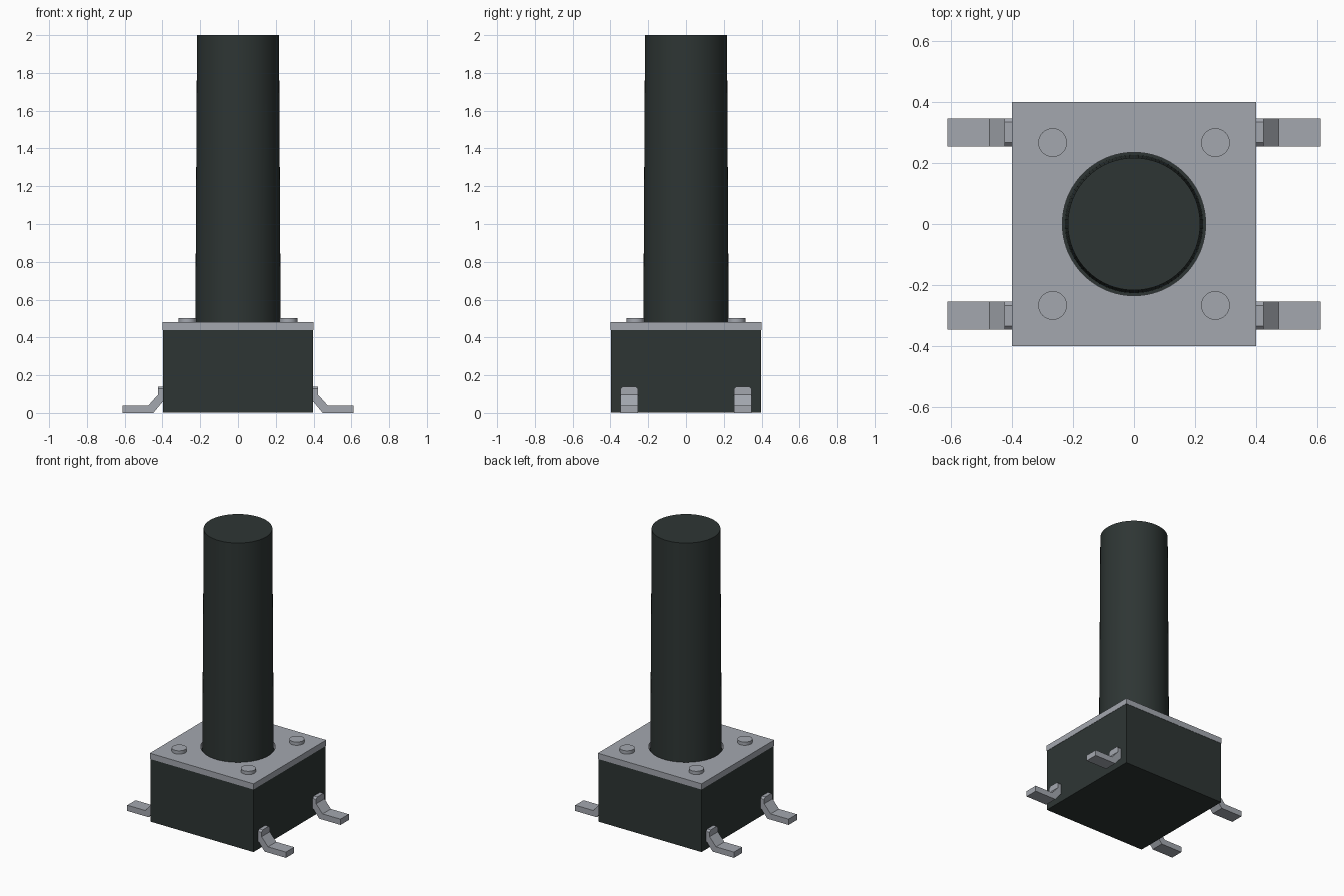
import bpy, bmesh, math

if "Cube" in bpy.data.objects:
    bpy.data.objects.remove(bpy.data.objects["Cube"])


def material(name, rgb):
    m = bpy.data.materials.new(name)
    m.diffuse_color = (*rgb, 1)
    m.use_nodes = True
    m.node_tree.nodes["Principled BSDF"].inputs["Base Color"].default_value = m.diffuse_color
    return m


DARK = material("dark_plastic", (0.027, 0.036, 0.034))
METAL = material("grey_metal", (0.37, 0.39, 0.43))


def finish(name, bm, mat, smooth=False):
    bmesh.ops.recalc_face_normals(bm, faces=bm.faces)
    me = bpy.data.meshes.new(name)
    bm.to_mesh(me)
    bm.free()
    ob = bpy.data.objects.new(name, me)
    bpy.context.collection.objects.link(ob)
    me.materials.append(mat)
    if smooth:
        bpy.ops.object.select_all(action='DESELECT')
        ob.select_set(True)
        bpy.context.view_layer.objects.active = ob
        bpy.ops.object.shade_smooth_by_angle(angle=math.radians(30))
    return ob


def box(name, half, z0, z1, mat):
    bm = bmesh.new()
    bmesh.ops.create_cube(bm, size=1)
    for v in bm.verts:
        v.co = (v.co.x * 2 * half, v.co.y * 2 * half, z0 if v.co.z < 0 else z1)
    return finish(name, bm, mat)


def cylinder(name, r0, r1, z0, z1, mat, segments, x=0, y=0):
    bm = bmesh.new()
    bmesh.ops.create_cone(bm, cap_ends=True, segments=segments,
                          radius1=r0, radius2=r1, depth=z1 - z0)
    bmesh.ops.translate(bm, verts=bm.verts, vec=(x, y, (z0 + z1) / 2))
    return finish(name, bm, mat, True)


# Housing
box("housing", 0.398, 0.003, 0.44, DARK)

# Cover plate with a round clearance hole: square rim bridged to circle
N, HOLE, HALF = 96, 0.235, 0.4
bm = bmesh.new()
rings = []
for z in (0.44, 0.48):
    inner, outer = [], []
    for i in range(N):
        a = 2 * math.pi * i / N
        c, s = math.cos(a), math.sin(a)
        k = HALF / max(abs(c), abs(s))
        inner.append(bm.verts.new((HOLE * c, HOLE * s, z)))
        outer.append(bm.verts.new((k * c, k * s, z)))
    rings += [inner, outer]
in0, out0, in1, out1 = rings
for a, b in ((in0, out0), (out0, out1), (out1, in1), (in1, in0)):
    for i in range(N):
        j = (i + 1) % N
        bm.faces.new((a[i], a[j], b[j], b[i]))
finish("cover_plate", bm, METAL, True)

# Long tapered push button
cylinder("push_button", 0.226, 0.217, 0.44, 2.0, DARK, 96)

# Rivets and bent legs at the four corners
LEG = [(0.39, 0.14), (0.424, 0.14), (0.424, 0.097), (0.474, 0.04),
       (0.612, 0.04), (0.612, 0), (0.448, 0), (0.40, 0.058), (0.39, 0.058)]
for sx in (-1, 1):
    for sy in (-1, 1):
        tag = ("left" if sx < 0 else "right") + ("_front" if sy < 0 else "_back")
        cylinder("rivet_" + tag, 0.047, 0.047, 0.475, 0.503, METAL, 48,
                 0.267 * sx, 0.267 * sy)
        bm = bmesh.new()
        face = bm.faces.new([bm.verts.new((x * sx, 0.255, z)) for x, z in LEG])
        ext = bmesh.ops.extrude_face_region(bm, geom=[face])
        bmesh.ops.translate(bm, vec=(0, 0.091, 0),
                            verts=[g for g in ext["geom"] if isinstance(g, bmesh.types.BMVert)])
        # Clipped upper corners of the leg
        top = [e for e in bm.edges if all(v.co.z > 0.139 for v in e.verts)
               and abs(e.verts[0].co.y - e.verts[1].co.y) < 1e-4]
        bmesh.ops.bevel(bm, geom=top, offset=0.012, segments=1, affect='EDGES')
        for v in bm.verts:
            v.co.y *= sy
        finish("leg_" + tag, bm, METAL)
